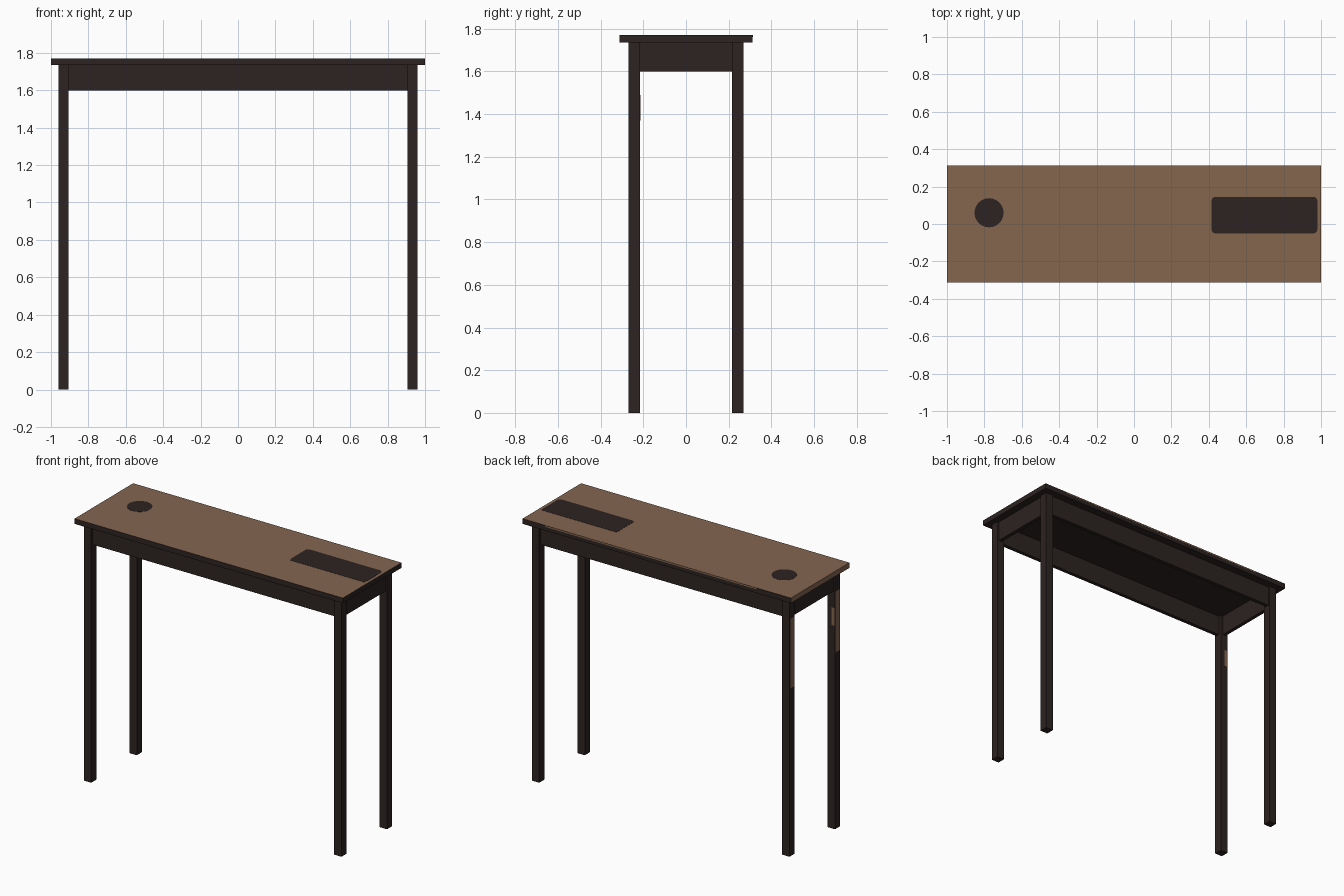
import bpy, bmesh, math

if "Cube" in bpy.data.objects:
    bpy.data.objects.remove(bpy.data.objects["Cube"])


def material(name, rgb):
    m = bpy.data.materials.new(name)
    m.use_nodes = True
    m.diffuse_color = (*rgb, 1)
    m.node_tree.nodes["Principled BSDF"].inputs["Base Color"].default_value = (*rgb, 1)
    return m


DARK = material("dark_wood", (0.026, 0.017, 0.016))
BROWN = material("brown_wood", (0.23, 0.132, 0.078))


def finish(name, bm, *mats):
    mesh = bpy.data.meshes.new(name)
    bm.to_mesh(mesh)
    bm.free()
    for m in mats:
        mesh.materials.append(m)
    ob = bpy.data.objects.new(name, mesh)
    bpy.context.collection.objects.link(ob)
    return ob


def box(name, x, y, z, *mats):
    """Box from (min, max) ranges."""
    bm = bmesh.new()
    bmesh.ops.create_cube(bm, size=1)
    for v in bm.verts:
        v.co = [r[0] + (c + 0.5) * (r[1] - r[0]) for c, r in zip(v.co, (x, y, z))]
    return finish(name, bm, *mats)


def plate(name, points, z, mat):
    """Thin flat plate from an outline."""
    bm = bmesh.new()
    face = bm.faces.new([bm.verts.new((px, py, z)) for px, py in points])
    new = bmesh.ops.extrude_face_region(bm, geom=[face])["geom"]
    for v in new:
        if isinstance(v, bmesh.types.BMVert):
            v.co.z += 0.002
    bmesh.ops.recalc_face_normals(bm, faces=bm.faces)
    return finish(name, bm, mat)


def arc(cx, cy, r, start, end, steps):
    angles = [math.radians(start + (end - start) * i / steps) for i in range(steps + 1)]
    return [(cx + r * math.cos(a), cy + r * math.sin(a)) for a in angles]


TOP, UNDER, APRON = 1.77, 1.735, 1.6
LEG_IN, LEG_OUT = (0.905, 0.215), (0.96, 0.27)

# Table top: brown upper face and right end, dark elsewhere
top = box("table_top", (-1, 1), (-0.312, 0.312), (UNDER, TOP), DARK, BROWN)
for p in top.data.polygons:
    p.material_index = int(p.normal.z > 0.5 or p.normal.x < -0.5)

# Legs
for sx, side in ((-1, "right"), (1, "left")):
    for sy, end in ((-1, "front"), (1, "back")):
        box(f"{end}_{side}_leg", sorted((sx * LEG_IN[0], sx * LEG_OUT[0])),
            sorted((sy * LEG_IN[1], sy * LEG_OUT[1])), (0, UNDER), DARK)

# Apron boards, set slightly back from the leg faces
SET, THICK = 0.012, 0.025
for s, end, side in ((-1, "front", "right"), (1, "back", "left")):
    oy, ox = LEG_OUT[1] - SET, LEG_OUT[0] - SET
    box(f"{end}_apron", (-LEG_IN[0], LEG_IN[0]),
        sorted((s * oy, s * (oy - THICK))), (APRON, UNDER), DARK)
    box(f"{side}_apron", sorted((s * ox, s * (ox - THICK))),
        (-LEG_IN[1], LEG_IN[1]), (APRON, UNDER), DARK)

# Dark inlays on the top: a disc and a rounded strip
plate("round_inlay", arc(-0.775, 0.06, 0.078, 0, 345, 23), TOP - 0.001, DARK)
x0, x1, y0, y1, r = 0.415, 0.98, -0.05, 0.145, 0.02
outline = (arc(x1 - r, y1 - r, r, 0, 90, 4) + arc(x0 + r, y1 - r, r, 90, 180, 4)
           + arc(x0 + r, y0 + r, r, 180, 270, 4) + arc(x1 - r, y0 + r, r, 270, 360, 4))
plate("strip_inlay", outline, TOP - 0.001, DARK)

# Worn brown patches on the right legs and the back edge
box("back_leg_patch", (-0.961, -0.959), (0.217, 0.262), (1.13, 1.6), BROWN)
box("front_leg_patch", (-0.961, -0.959), (-0.268, -0.22), (1.19, 1.6), BROWN)
box("inner_leg_patch", (-0.958, -0.935), (-0.216, -0.214), (1.37, 1.49), BROWN)
box("back_edge_wear", (-0.75, 0.83), (0.311, 0.313), (1.76, TOP - 0.0005), BROWN)
